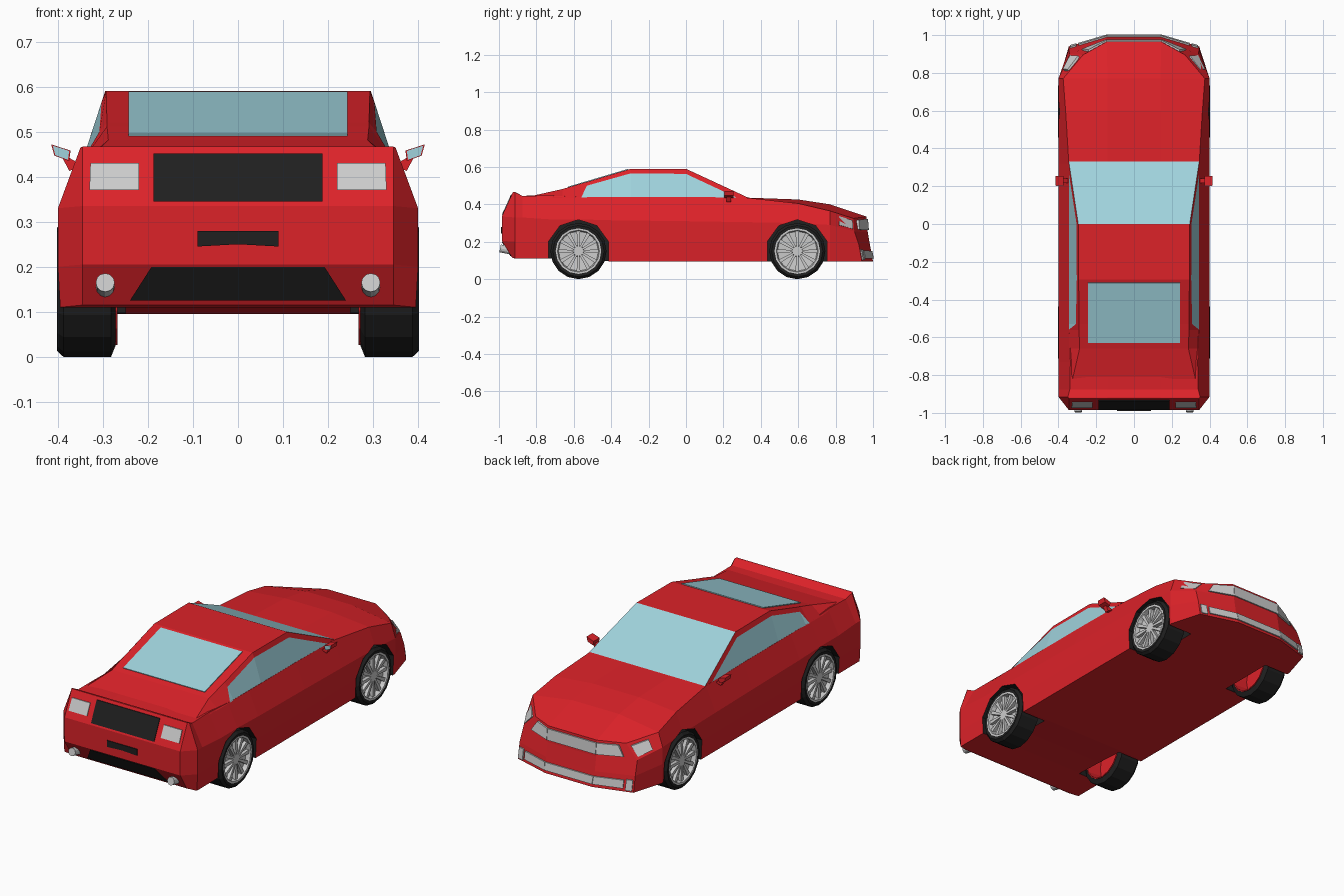
import bpy, bmesh
from math import sin, cos, pi
from mathutils import Vector as V

if "Cube" in bpy.data.objects:
    bpy.data.objects.remove(bpy.data.objects["Cube"])


def material(name, rgb):
    m = bpy.data.materials.new(name)
    m.diffuse_color = (*rgb, 1)
    m.use_nodes = True
    m.node_tree.nodes["Principled BSDF"].inputs["Base Color"].default_value = m.diffuse_color
    return m


RED = material("red_paint", (0.72, 0.016, 0.022))
GLASS = material("blue_glass", (0.35, 0.65, 0.72))
BLACK = material("black_trim", (0.014, 0.014, 0.014))


def make(name, verts, faces, mats=(), idx=None):
    me = bpy.data.meshes.new(name)
    me.from_pydata([tuple(v) for v in verts], [], faces)
    for m in mats:
        me.materials.append(m)
    if idx:
        me.polygons.foreach_set("material_index", idx)
    bm = bmesh.new()
    bm.from_mesh(me)
    bmesh.ops.remove_doubles(bm, verts=bm.verts, dist=1e-4)
    bmesh.ops.recalc_face_normals(bm, faces=bm.faces)
    bm.to_mesh(me)
    bm.free()
    ob = bpy.data.objects.new(name, me)
    bpy.context.collection.objects.link(ob)
    return ob


def mx(p):
    return V((-p[0], p[1], p[2]))


def prism(pts, n, up=0.004, down=0.01):
    """Thin solid standing on a polygon."""
    k, n = len(pts), V(n)
    verts = [V(p) + n * up for p in pts] + [V(p) - n * down for p in pts]
    faces = [list(range(k)), list(range(2 * k - 1, k - 1, -1))]
    faces += [[i, (i + 1) % k, (i + 1) % k + k, i + k] for i in range(k)]
    return verts, faces


def plate(name, pts, n, mat=None, mirror=False, up=0.004):
    make(name, *prism(pts, n, up), [mat] if mat else [])
    if mirror:
        make(name + "_mirrored", *prism([mx(p) for p in pts], mx(n), up), [mat] if mat else [])


def lathe(profile, n, centre, s=1):
    """Closed (x, radius) profile spun round an axle along x."""
    k, (cy, cz) = len(profile), centre
    verts = [V((s * x, cy + r * sin(2 * pi * j / n), cz + r * cos(2 * pi * j / n)))
             for j in range(n) for x, r in profile]
    faces = [[j * k + i, j * k + (i + 1) % k, (j + 1) % n * k + (i + 1) % k, (j + 1) % n * k + i]
             for j in range(n) for i in range(k)]
    return verts, faces


# Body: half sections T(op), S(houlder), W(idest), L(ower), B(ottom), C(entre bottom)
stations = [  # y, top z, shoulder x, shoulder z, widest z, bottom z
    (-.915, .467, .35, .465, .33, .11), (-.875, .445, .34, .445, .33, .11),
    (-.73, .452, .337, .447, .32, .11), (-.575, .435, .343, .44, .32, .105),
    (-.40, .43, .345, .44, .315, .095), (0, .43, .345, .44, .31, .095),
    (.32, .436, .345, .436, .305, .095), (.60, .426, .362, .405, .30, .095),
    (.77, .40, .375, .365, .29, .095)]
tail = [(.14, -.925, .467), (.345, -.925, .467), (.345, -.985, .335),
        (.345, -.985, .205), (.345, -.93, .115), (.14, -.93, .115)]
nose = [(.145, .965, .335), (.27, .895, .325), (.34, .90, .255),
        (.345, .925, .18), (.345, .94, .095), (.14, 1.0, .095)]
halves = [tail] + [[(.14, y, zt), (xs, y, zs), (.40, y, zw), (.40, y, .2), (.395, y, zb), (.14, y, zb)]
                   for y, zt, xs, zs, zw, zb in stations] + [nose]
verts, faces = [], []
for h in halves:
    verts += [V(p) for p in h] + [mx(p) for p in reversed(h)]
for r in range(len(halves) - 1):
    for i in range(12):
        j = (i + 1) % 12
        faces.append([r * 12 + i, r * 12 + j, r * 12 + 12 + j, r * 12 + 12 + i])


def end_cap(half, wi, li):
    """Rows of an end cap: outer and inner point per level."""
    t, s, w, l, b, c = [V(p) for p in half]
    rows = [(s, t), (w, V(wi)), (l, V(li)), (b, c)]
    for (a, ai), (d, di) in zip(rows, rows[1:]):
        for quad in ([a, ai, di, d], [mx(a), mx(ai), mx(di), mx(d)], [ai, mx(ai), mx(di), di]):
            faces.append(list(range(len(verts), len(verts) + 4)))
            verts.extend(quad)
    return rows


end_cap(tail, (.14, -.985, .335), (.14, -.985, .205))
front = end_cap(nose, (.145, .972, .25), (.145, .985, .175))
body = make("body", verts, faces, [RED, BLACK])

# Wheel arches cut into the body
AXLES = ((-.575, .15), (.595, .15))
for c in AXLES:
    for s in (1, -1):
        cut = make("arch_cutter", *lathe([(.25, 0), (.25, .168), (.5, .168), (.5, 0)], 10, c, s), [BLACK])
        cut.hide_render = True
        mod = body.modifiers.new("arch", "BOOLEAN")
        mod.object, mod.operation, mod.solver = cut, "DIFFERENCE", "EXACT"
        mod.material_mode = "TRANSFER"
        bpy.context.view_layer.objects.active = body
        bpy.ops.object.modifier_apply(modifier=mod.name)
        bpy.data.objects.remove(cut)

# Cabin: base, window top and roof edge per section, glass by face
base = (.345, .437)
cabin = [(.33, base, base, base), (.27, base, base, (.336, .465)),
         (0, base, (.304, .563), (.295, .59)), (-.295, base, (.303, .566), (.293, .59)),
         (-.53, base, (.308, .50), (.291, .52)), (-.56, base, base, (.291, .512)),
         (-.66, base, base, (.288, .482)), (-.82, (.338, .44), (.338, .44), (.325, .446))]
verts, faces, idx = [], [], []
for a, b in zip(cabin, cabin[1:]):
    pa, pb = ([V((x, s[0], z)) for x, z in s[1:]] for s in (a, b))
    pa += [mx(p) for p in reversed(pa)]
    pb += [mx(p) for p in reversed(pb)]
    for i in range(5):
        quad = []
        for p in (pa[i], pa[i + 1], pb[i + 1], pb[i]):
            if all((p - q).length > 1e-4 for q in quad):
                quad.append(p)
        if len(quad) < 3:
            continue
        faces.append(list(range(len(verts), len(verts) + len(quad))))
        verts += quad
        idx.append(1 if i in (0, 4) or (i == 2 and b[0] >= 0) else 0)
make("cabin", verts, faces, [RED, GLASS], idx)
plate("rear_window", [(x, y, .59 + (y + .295) * .296) for x, y in
      ((.243, -.31), (-.243, -.31), (-.243, -.63), (.243, -.63))], (0, -.28, .96), GLASS)


# Rear panels, laid on the tail by (x, z)
def rear(name, xz, mat=None, mirror=False):
    def y(z):
        if z > .335:
            return -.985 + (z - .335) * .455
        return -.985 if z > .205 else -.985 + (.205 - z) * .611
    plate(name, [(x, y(z), z) for x, z in xz], (0, -1, 0), mat, mirror)


rear("tail_panel", ((-.188, .345), (.188, .345), (.188, .452), (-.188, .452)), BLACK)
rear("tail_light", ((.22, .37), (.33, .37), (.328, .43), (.22, .43)), None, True)
rear("plate_recess", ((-.09, .245), (0, .25), (.09, .245), (.09, .28), (-.09, .28)), BLACK)
rear("diffuser", ((-.24, .125), (.24, .125), (.192, .2), (-.192, .2)), BLACK)


# Front grilles and headlamps, interpolated on body quads
def on_quad(q, u, v):
    a, b, c, d = (V(p) for p in q)
    return a.lerp(b, u).lerp(d.lerp(c, u), v)


def patch(name, q, u0, u1, v0, v1, n):
    pts = [on_quad(q, u, v) for u, v in ((u0, v0), (u1, v0), (u1, v1), (u0, v1))]
    plate(name, pts, n, None, True, .007)


def row_quads(i):
    (a, ai), (b, bi) = front[i], front[i + 1]
    return (a, ai, bi, b), (ai, V((0, ai.y, ai.z)), V((0, bi.y, bi.z)), bi)


outer, inner = row_quads(0)
patch("grille_side", outer, .3, 1, .15, .85, (.3, .95, 0))
patch("grille", inner, 0, 1, .15, .85, (0, 1, 0))
outer, inner = row_quads(2)
patch("fog_vent", outer, .04, .2, .25, .9, (.3, .95, 0))
patch("lower_grille_side", outer, .26, 1, .3, .8, (.3, .95, 0))
patch("lower_grille", inner, 0, 1, .3, .8, (0, 1, 0))
patch("headlamp", (halves[-2][1], nose[1], nose[2], halves[-2][2]), .35, .92, .2, .85, (.7, .7, .1))

# Wheels
for c, end in zip(AXLES, ("rear", "front")):
    for s, side in ((1, "right"), (-1, "left")):
        tag = f"{end}_{side}"
        make("tyre_" + tag, *lathe([(.27, .12), (.282, .15), (.388, .15), (.402, .137), (.40, .12)],
                                   16, c, s), [BLACK])
        make("wheel_barrel_" + tag, *lathe([(.268, .124), (.268, .118), (.35, .112), (.35, 0),
                                            (.359, 0), (.359, .124)], 16, c, s), [RED])
        v, f = lathe([(.36, 0), (.36, .118), (.401, .122), (.401, .112), (.378, .106),
                      (.372, .03), (.394, .026), (.394, 0)], 16, c, s)
        for k in range(12):
            t = 2 * pi * k / 12
            pts = [(s * .388, c[0] + r * sin(t) + w * cos(t), c[1] + r * cos(t) - w * sin(t))
                   for r, w in ((.02, -.005), (.108, -.010), (.108, .010), (.02, .005))]
            pv, pf = prism(pts, (s, 0, 0), .006, .015)
            f += [[i + len(v) for i in face] for face in pf]
            v += pv
        make("rim_" + tag, v, f)

# Exhausts and door mirrors
for s in (1, -1):
    bpy.ops.mesh.primitive_cylinder_add(vertices=12, radius=.021, depth=.08,
                                        location=(s * .295, -.955, .157), rotation=(pi / 2 - .2, 0, 0))
    bpy.context.object.name = "exhaust"

    def at(points):
        return [(s * x, y, z) for x, y, z in points]
    face = [(.375, .21, .435), (.408, .21, .447), (.415, .21, .472), (.372, .21, .458)]
    make("door_mirror", *prism(at(face), (0, -1, 0), .005, .045), [RED])
    make("mirror_glass", *prism(at([V(p).lerp(V((.393, .21, .453)), .15) for p in face]),
                                (0, -1, 0), .008, 0), [GLASS])
    make("mirror_stalk", *prism(at([(.345, .225, .425), (.375, .225, .413), (.39, .225, .442),
                                    (.375, .225, .442)]), (0, -1, 0), .008, .015), [RED])
